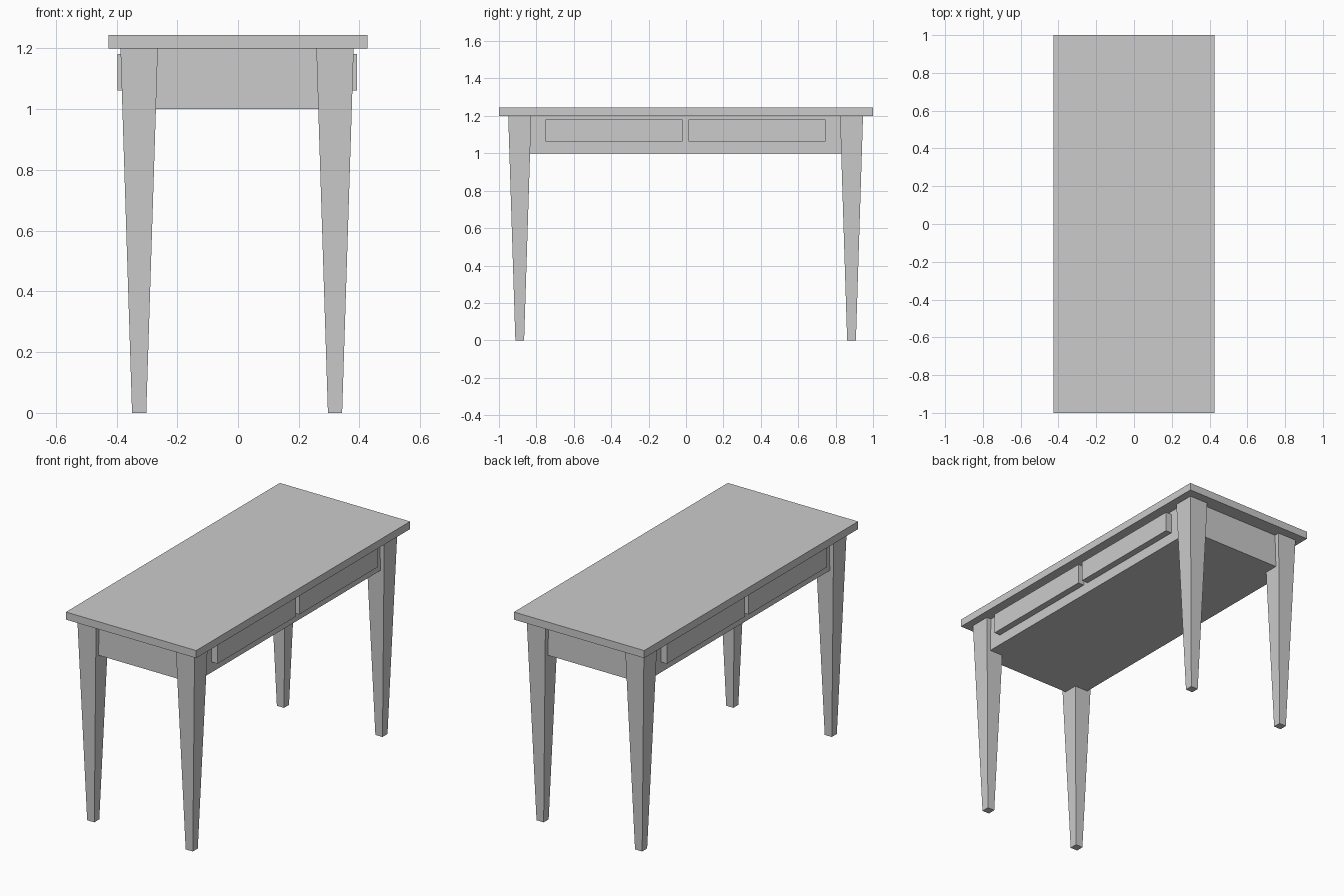
import bpy
import bmesh

cube = bpy.data.objects.get("Cube")
if cube:
    bpy.data.objects.remove(cube, do_unlink=True)

# Single grey finish
grey = bpy.data.materials.new("plain_grey")
grey.use_nodes = True
colour = (0.6, 0.6, 0.6, 1)
grey.diffuse_color = colour
grey.node_tree.nodes["Principled BSDF"].inputs["Base Color"].default_value = colour

TOP_Z, TABLE_H, APRON_Z = 1.2, 1.245, 1.0
LEG_X, LEG_Y = 0.3225, 0.887
BASE_X, BASE_Y = -0.003, -0.002   # slight offset of the frame under the top


def block(name, centre, size, z0, z1, foot=1.0):
    """Box from z0 to z1; foot scales the lower end to make a taper."""
    bm = bmesh.new()
    bmesh.ops.create_cube(bm, size=1)
    for v in bm.verts:
        taper = foot if v.co.z < 0 else 1.0
        v.co.x = centre[0] + v.co.x * size[0] * taper
        v.co.y = centre[1] + v.co.y * size[1] * taper
        v.co.z = z0 if v.co.z < 0 else z1
    mesh = bpy.data.meshes.new(name)
    bm.to_mesh(mesh)
    bm.free()
    mesh.materials.append(grey)
    obj = bpy.data.objects.new(name, mesh)
    bpy.context.collection.objects.link(obj)
    return obj


# Table top and the box frame below it
block("table_top", (0, 0), (0.853, 2.0), TOP_Z, TABLE_H)
block("apron", (BASE_X, BASE_Y), (0.71, 1.834), APRON_Z, TOP_Z)

# Tapered legs and drawer fronts, on both long sides
for sx, side in ((-1, "right"), (1, "left")):
    for sy, end in ((-1, "front"), (1, "back")):
        block(f"{end}_{side}_leg", (BASE_X + sx * LEG_X, BASE_Y + sy * LEG_Y),
              (0.123, 0.123), 0, TOP_Z, foot=0.38)
        block(f"{end}_{side}_drawer", (BASE_X + sx * 0.3645, BASE_Y + sy * 0.382),
              (0.06, 0.732), 1.062, 1.181)
